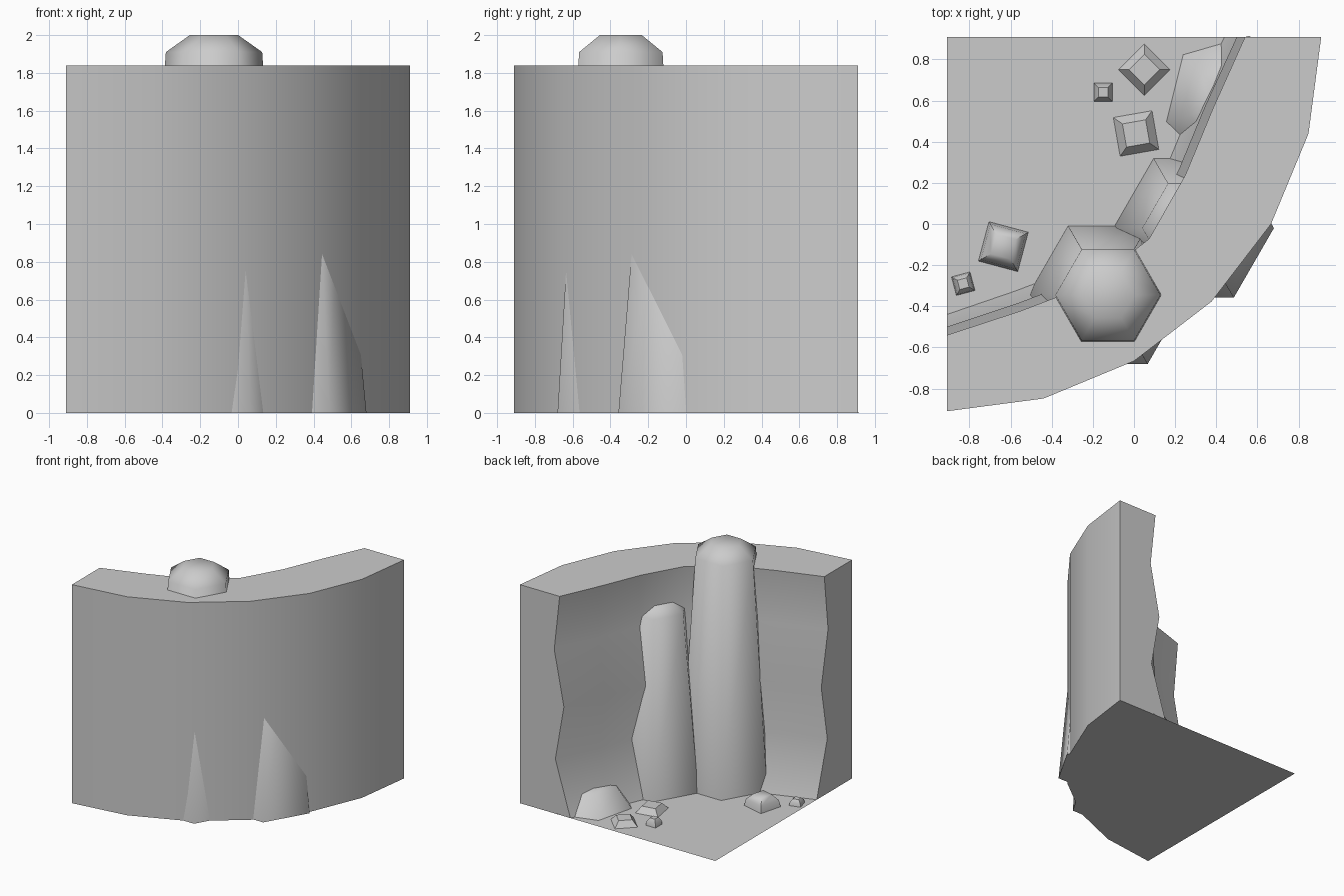
import bpy, bmesh, math

if "Cube" in bpy.data.objects:
    bpy.data.objects.remove(bpy.data.objects["Cube"])

CX, CY = -0.91, 0.91      # centre of the quarter-circle wall
R_OUT, HEIGHT = 1.82, 1.84


def finish(name, bm, angle):
    bmesh.ops.recalc_face_normals(bm, faces=bm.faces)
    mesh = bpy.data.meshes.new(name)
    bm.to_mesh(mesh)
    bm.free()
    ob = bpy.data.objects.new(name, mesh)
    bpy.context.collection.objects.link(ob)
    bpy.ops.object.select_all(action='DESELECT')
    ob.select_set(True)
    bpy.context.view_layer.objects.active = ob
    bpy.ops.object.shade_smooth_by_angle(angle=math.radians(angle))
    return ob


def loft(bm, rings, closed):
    """Bridge consecutive vertex rings and cap both ends."""
    loops = [[bm.verts.new(p) for p in ring] for ring in rings]
    n = len(loops[0])
    for a, b in zip(loops, loops[1:]):
        for i in range(n):
            j = (i + 1) % n
            bm.faces.new((a[i], a[j], b[j], b[i]))
    if closed:
        bm.faces.new(loops[0])
        bm.faces.new(loops[-1])


def rock(name, x, y, sides, turn, profile, angle):
    """Stacked regular polygons; profile is (radius, z) from the ground up."""
    bm = bmesh.new()
    rings = []
    for r, z in profile:
        rings.append([(x + r * math.cos(math.radians(turn) + math.tau * i / sides),
                       y + r * math.sin(math.radians(turn) + math.tau * i / sides), z)
                      for i in range(sides)])
    loft(bm, rings, True)
    return finish(name, bm, angle)


def polar(r, deg, z):
    a = math.radians(deg)
    return (CX + r * math.cos(a), CY - r * math.sin(a), z)


# curved wall: wavy inner profile swept in 15 degree steps, uneven per column
inner = [(1.35, 0), (1.49, 0.46), (1.41, 0.92), (1.50, 1.38), (1.45, HEIGHT)]
shift = [0, -0.11, -0.11, -0.06, -0.06, -0.07, 0]
bm = bmesh.new()
loft(bm, [[polar(r + s, 15 * k, z) for r, z in inner]
          + [polar(R_OUT, 15 * k, HEIGHT), polar(R_OUT, 15 * k, 0)]
          for k, s in enumerate(shift)], True)
finish("rock_wall", bm, 40)

# flat floor reaching to the foot of the wall
bm = bmesh.new()
corner = bm.verts.new((CX, CY, 0))
edge = [bm.verts.new(polar(1.35 + s, 15 * k, 0)) for k, s in enumerate(shift)]
for a, b in zip(edge, edge[1:]):
    bm.faces.new((corner, b, a))
floor = finish("floor", bm, 30)
if floor.data.polygons[0].normal.z < 0:
    floor.data.flip_normals()

# hexagonal pillars, wide feet pushing through the wall
rock("tall_pillar", -0.127, -0.345, 6, 0,
     [(0.387, 0), (0.255, 1.91), (0.128, 2.0)], 65)
rock("short_pillar", 0.29, -0.02, 6, 0,
     [(0.39, 0), (0.25, 1.47), (0.128, 1.56)], 65)

# boulder half buried in the wall
rock("boulder", 0.48, 0.59, 6, 16,
     [(0.335, 0), (0.22, 0.155), (0.11, 0.18)], 65)

# loose stones: x, y, corner radius, turn, height
stones = [(0.05, 0.75, 0.125, 0, 0.05), (0.01, 0.44, 0.135, 55, 0.05),
          (-0.15, 0.64, 0.064, 45, 0.06), (-0.635, -0.11, 0.14, 30, 0.10),
          (-0.83, -0.29, 0.066, 60, 0.05)]
for i, (x, y, r, turn, h) in enumerate(stones):
    if i < 2:
        profile = [(r, 0), (r * 0.6, h)]
    else:
        profile = [(r, 0), (r * 0.9, h * 0.55), (r * 0.5, h)]
    rock(f"stone_{i + 1}", x, y, 4, turn, profile, 50)
